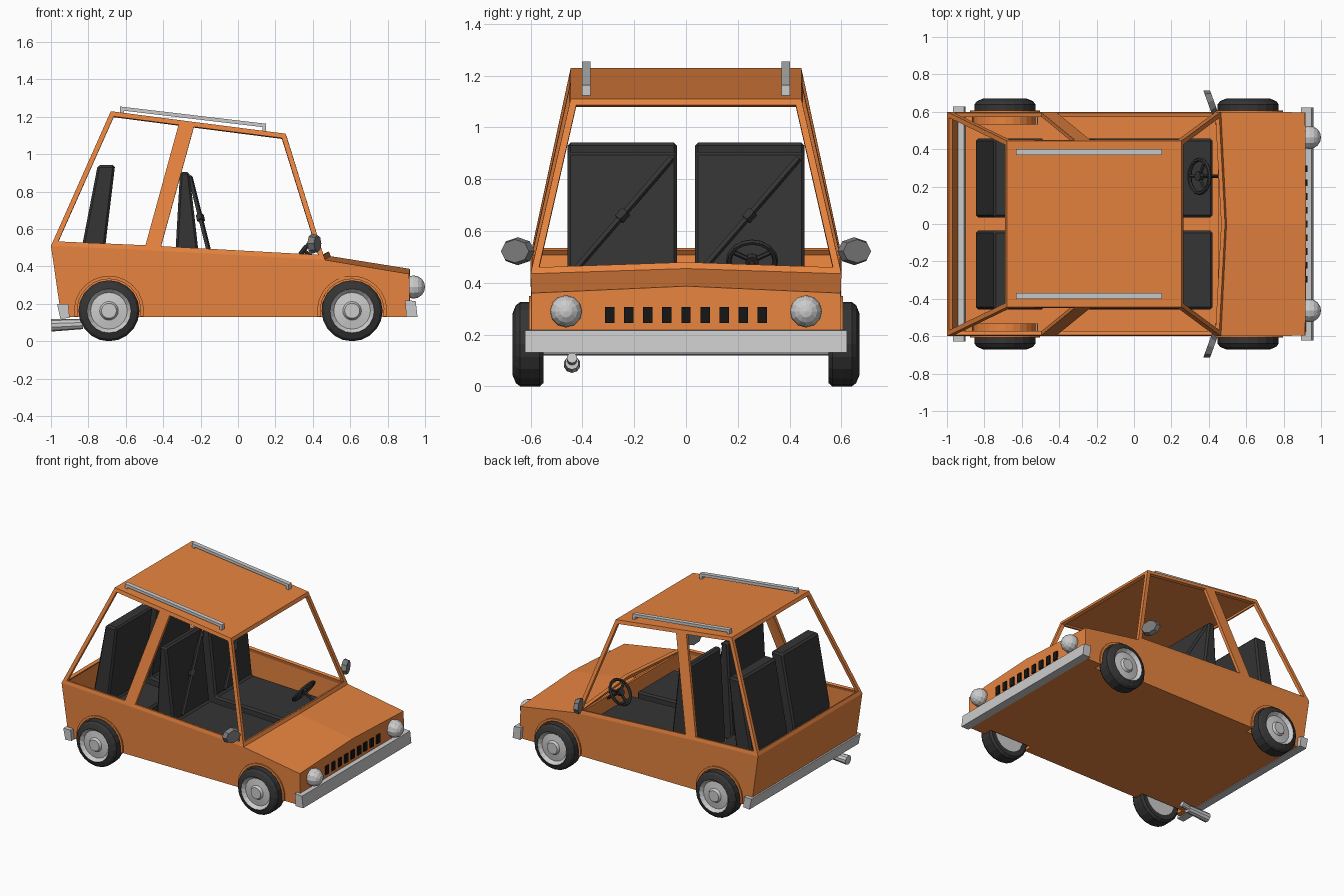
import bpy, bmesh
from math import pi, sin, cos, radians
from mathutils import Vector

if "Cube" in bpy.data.objects:
    bpy.data.objects.remove(bpy.data.objects["Cube"])


def material(name, col):
    m = bpy.data.materials.new(name)
    m.diffuse_color = (*col, 1)
    m.use_nodes = True
    m.node_tree.nodes["Principled BSDF"].inputs["Base Color"].default_value = m.diffuse_color
    return m


ORANGE = material("orange paint", (0.8, 0.23, 0.05))
DARK = material("dark trim", (0.035, 0.035, 0.035))
BLACK = material("black", (0.008, 0.008, 0.008))


def finish(name, bm, mat=None, recalc=True):
    if recalc:
        bmesh.ops.recalc_face_normals(bm, faces=bm.faces)
    me = bpy.data.meshes.new(name)
    bm.to_mesh(me)
    bm.free()
    ob = bpy.data.objects.new(name, me)
    bpy.context.collection.objects.link(ob)
    if mat:
        me.materials.append(mat)
    return ob


def prism(name, pts, y0, y1, mat=None, bevel=0):
    """Side profile (x, z) extruded from y0 to y1."""
    bm = bmesh.new()
    f = bm.faces.new([bm.verts.new((x, y0, z)) for x, z in pts])
    ext = bmesh.ops.extrude_face_region(bm, geom=[f])["geom"]
    bmesh.ops.translate(bm, vec=(0, y1 - y0, 0),
                        verts=[v for v in ext if isinstance(v, bmesh.types.BMVert)])
    ob = finish(name, bm, mat)
    if bevel:
        b = ob.modifiers.new("bevel", "BEVEL")
        b.width, b.segments = bevel, 1
    return ob


def box(name, x0, x1, y0, y1, z0, z1, mat=None):
    return prism(name, [(x0, z0), (x1, z0), (x1, z1), (x0, z1)], y0, y1, mat)


def lathe(name, prof, cx, cz, side, mat=None, n=20, a0=0, sweep=2 * pi):
    """Profile (radius, y) turned about a y axis."""
    bm = bmesh.new()
    rings = []
    for i in range(n + 1):
        a = a0 + sweep * i / n
        rings.append([bm.verts.new((cx + r * cos(a), side * y, cz + r * sin(a))) for r, y in prof])
    for a, b in zip(rings, rings[1:]):
        for j in range(len(prof) - 1):
            bm.faces.new((a[j], b[j], b[j + 1], a[j + 1]))
    bmesh.ops.remove_doubles(bm, verts=bm.verts, dist=1e-5)
    return finish(name, bm, mat)


def rod(name, p, q, r, n=8, mat=None, r2=None):
    p, q = Vector(p), Vector(q)
    bm = bmesh.new()
    bmesh.ops.create_cone(bm, cap_ends=True, segments=n, radius1=r,
                          radius2=r if r2 is None else r2, depth=(q - p).length)
    ob = finish(name, bm, mat)
    ob.location = (p + q) / 2
    ob.rotation_euler = (q - p).to_track_quat("Z", "Y").to_euler()
    return ob


# Body shell: lower tub, peaked hood and open-window cabin in one sheet
bm = bmesh.new()
side = {"rb": (-0.945, 0.597, 0.13), "fb": (0.92, 0.597, 0.13), "hf": (0.915, 0.597, 0.36),
        "hr": (0.465, 0.6, 0.435), "b2": (-0.445, 0.6, 0.485), "b1": (-0.475, 0.6, 0.487),
        "rr": (-1.0, 0.6, 0.51), "tr": (-0.68, 0.445, 1.23), "t1": (-0.285, 0.445, 1.179),
        "t2": (-0.255, 0.445, 1.175), "tf": (0.255, 0.445, 1.11)}
L, R = ({k: bm.verts.new((x, s * y, z)) for k, (x, y, z) in side.items()} for s in (1, -1))
pf = bm.verts.new((0.92, 0, 0.387))
pr = bm.verts.new((0.495, 0, 0.455))
windows = []
for S in (L, R):
    def face(keys):
        return bm.faces.new([S[k] for k in keys.split()])
    face("rb fb hf hr b2 b1 rr")
    face("b1 b2 t2 t1")
    windows += [face("rr b1 t1 tr"), face("b2 hr tf t2")]
    bm.faces.new((S["hf"], pf, pr, S["hr"]))
bm.faces.new((L["rb"], L["fb"], R["fb"], R["rb"]))
bm.faces.new((L["rb"], L["rr"], R["rr"], R["rb"]))
bm.faces.new((L["fb"], L["hf"], pf, R["hf"], R["fb"]))
bm.faces.new([L[k] for k in ("tr", "t1", "t2", "tf")] + [R[k] for k in ("tf", "t2", "t1", "tr")])
windows.append(bm.faces.new((L["rr"], L["tr"], R["tr"], R["rr"])))
windows.append(bm.faces.new((L["hr"], pr, R["hr"], R["tf"], L["tf"])))
bmesh.ops.recalc_face_normals(bm, faces=bm.faces)
bmesh.ops.inset_individual(bm, faces=windows, thickness=0.026, use_even_offset=True)
bmesh.ops.delete(bm, geom=windows, context="FACES")
body = finish("body_shell", bm, ORANGE, recalc=False)
sol = body.modifiers.new("thickness", "SOLIDIFY")
sol.thickness, sol.offset = 0.022, -1

# Firewall below the windscreen
box("firewall", 0.45, 0.465, -0.575, 0.575, 0.14, 0.43, ORANGE)

# Wheels, arches and arch cutters
WZ = 0.163
for x, end in ((-0.69, "rear"), (0.61, "front")):
    for s, lr in ((1, "left"), (-1, "right")):
        tag = f"{end}_{lr}"
        lathe("tyre_" + tag, [(0.116, 0.55), (0.15, 0.55), (0.163, 0.565), (0.163, 0.64),
                              (0.15, 0.657), (0.118, 0.67), (0.116, 0.55)], x, WZ, s, DARK)
        lathe("hub_" + tag, [(0, 0.668), (0.04, 0.668), (0.05, 0.652), (0.098, 0.645),
                             (0.118, 0.668), (0.118, 0.552), (0, 0.552)], x, WZ, s)
        lathe("wheel_arch_" + tag, [(0.187, 0.58), (0.187, 0.607), (0.17, 0.607), (0.17, 0.533),
                                    (0, 0.533)], x, WZ, s, ORANGE, 14, radians(-10), radians(200))
        cut = rod("arch_cutter", (x, s * 0.533, WZ), (x, s * 0.7, WZ), 0.176, 24)
        cut.hide_render = True
        b = body.modifiers.new("arch", "BOOLEAN")
        b.operation, b.object, b.solver = "DIFFERENCE", cut, "EXACT"
        bpy.context.view_layer.update()

# Bake the arch cuts and drop the cutters
dg = bpy.context.evaluated_depsgraph_get()
baked = bpy.data.meshes.new_from_object(body.evaluated_get(dg))
body.modifiers.clear()
body.data = baked
for ob in [o for o in bpy.data.objects if o.name.startswith("arch_cutter")]:
    bpy.data.objects.remove(ob)

# Bumpers
prism("front_bumper", [(0.9, 0.13), (0.96, 0.13), (0.95, 0.215), (0.893, 0.22)], -0.622, 0.622)
prism("rear_bumper", [(-0.95, 0.12), (-0.9, 0.125), (-0.908, 0.2), (-0.967, 0.2)], -0.628, 0.628)

# Grille slots
for i in range(9):
    y = (i - 4) * 0.0737
    box("grille_slot", 0.9, 0.928, y - 0.018, y + 0.018, 0.245, 0.306, BLACK)

for s, lr in ((1, "left"), (-1, "right")):
    # Headlights
    bm = bmesh.new()
    bmesh.ops.create_uvsphere(bm, u_segments=12, v_segments=8, radius=0.062)
    lamp = finish("headlight_" + lr, bm)
    lamp.location = (0.938, s * 0.463, 0.29)
    lamp.rotation_euler = (0, pi / 2, 0)

    # Door mirrors
    bm = bmesh.new()
    bmesh.ops.create_cone(bm, cap_ends=True, segments=8, radius1=0.054, radius2=0.045, depth=0.034)
    mirror = finish("mirror_" + lr, bm, material("mirror grey", (0.2, 0.2, 0.2)))
    mirror.scale = (1, 1.28, 1)
    mirror.rotation_euler = (0, pi / 2, s * radians(20))
    mirror.location = (0.41, s * 0.655, 0.522)

    # Roof rails with end posts
    y0, y1 = s * 0.385 - 0.016, s * 0.385 + 0.016
    prism("roof_rail_" + lr, [(-0.63, 1.235), (0.15, 1.143), (0.15, 1.163), (-0.63, 1.255)], y0, y1)
    box("rail_post_rear_" + lr, -0.63, -0.61, y0, y1, 1.21, 1.24)
    box("rail_post_front_" + lr, 0.13, 0.15, y0, y1, 1.115, 1.15)

    # Seats
    y0, y1 = sorted((s * 0.035, s * 0.457))
    prism("front_seat_" + lr, [(-0.35, 0.2), (-0.31, 0.905), (-0.26, 0.905), (-0.2, 0.38),
                               (0.42, 0.36), (0.42, 0.2)], y0, y1, DARK, 0.012)
    prism("rear_seat_" + lr, [(-0.845, 0.2), (-0.845, 0.45), (-0.75, 0.942), (-0.657, 0.942),
                              (-0.725, 0.38), (-0.48, 0.36), (-0.48, 0.2)], y0, y1, DARK, 0.012)

    # Seat belts and buckles
    yc = s * 0.245
    rod("seat_belt_" + lr, (-0.145, yc - 0.19, 0.44), (-0.255, yc + 0.19, 0.88), 0.013, 4, DARK)
    rod("belt_buckle_" + lr, (-0.198, yc - 0.014, 0.645), (-0.204, yc + 0.014, 0.675), 0.022, 4, DARK)

# Steering wheel: tilted ring, spokes, hub and column
c = Vector((0.35, 0.255, 0.485))
axis, up, across = Vector((-0.8, 0, 0.6)), Vector((0.6, 0, 0.8)), Vector((0, 1, 0))
bpy.ops.mesh.primitive_torus_add(major_segments=16, minor_segments=6, major_radius=0.09,
                                 minor_radius=0.011, location=c,
                                 rotation=axis.to_track_quat("Z", "Y").to_euler())
ring = bpy.context.object
ring.name = "steering_wheel"
ring.data.materials.append(DARK)
for a in (90, 210, 330):
    d = across * cos(radians(a)) - up * sin(radians(a))
    rod("steering_spoke", c, c + d * 0.088, 0.01, 6, DARK)
rod("steering_hub", c - axis * 0.012, c + axis * 0.014, 0.026, 10, DARK)
rod("steering_column", c, (0.46, 0.255, 0.41), 0.01, 8, DARK)

# Exhaust
rod("exhaust_pipe", (-0.78, -0.44, 0.11), (-0.9, -0.44, 0.09), 0.02, 10)
rod("exhaust_tip", (-0.83, -0.44, 0.092), (-0.998, -0.44, 0.085), 0.027, 10, None, 0.033)
